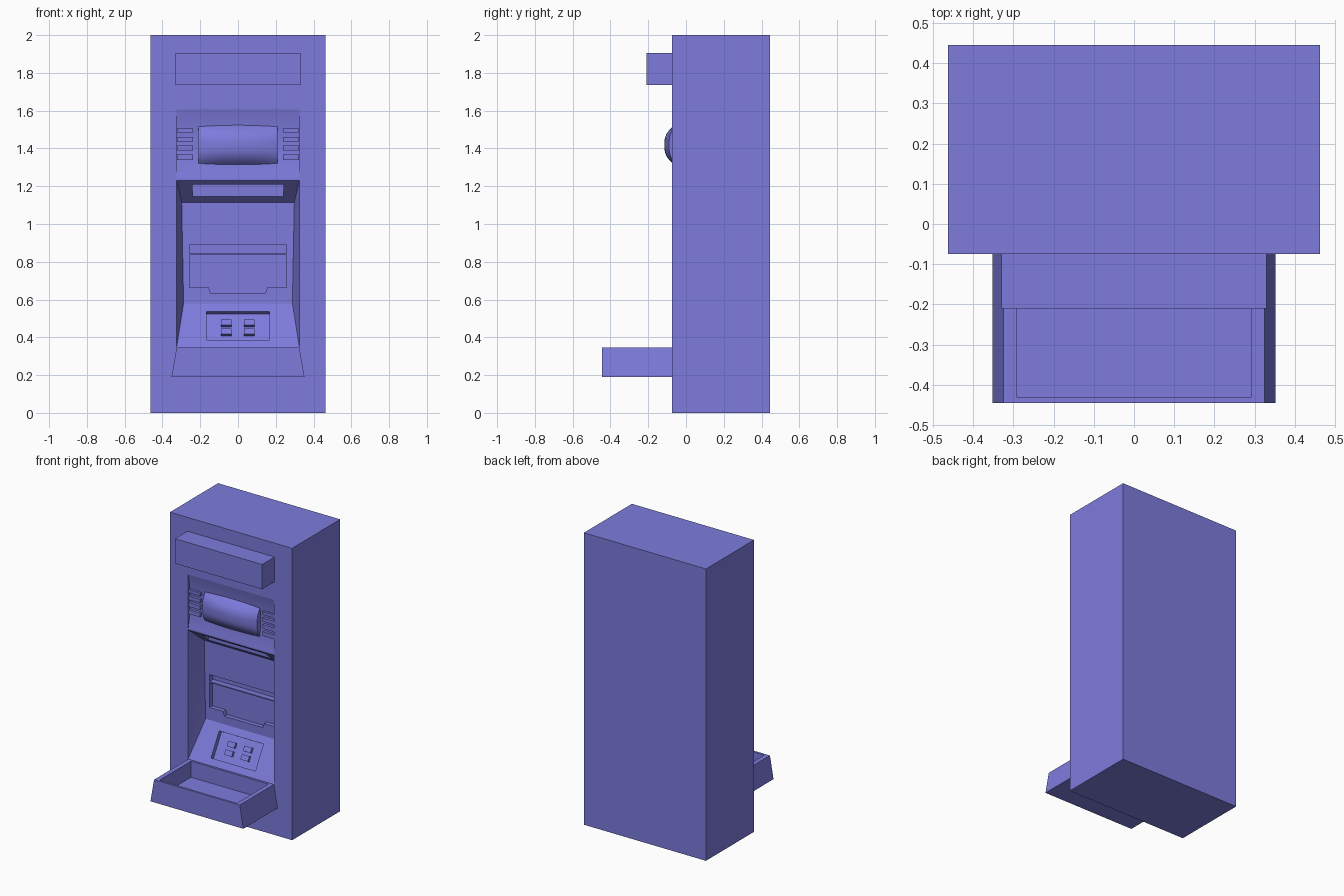
import bpy, bmesh, math
from mathutils import Vector, Matrix

cube = bpy.data.objects.get("Cube")
if cube:
    bpy.data.objects.remove(cube, do_unlink=True)

mat = bpy.data.materials.new("periwinkle_blue")
mat.use_nodes = True
COLOUR = (0.205, 0.198, 0.72, 1)
mat.diffuse_color = COLOUR
mat.node_tree.nodes["Principled BSDF"].inputs["Base Color"].default_value = COLOUR

FRONT = -0.075   # front face of the cabinet
BACK = 0.06      # back wall of the service alcove


def finish(name, bm):
    bmesh.ops.recalc_face_normals(bm, faces=bm.faces[:])
    mesh = bpy.data.meshes.new(name)
    bm.to_mesh(mesh)
    bm.free()
    mesh.materials.append(mat)
    obj = bpy.data.objects.new(name, mesh)
    bpy.context.collection.objects.link(obj)
    return obj


def box(name, x, y, z, matrix=None):
    bm = bmesh.new()
    bmesh.ops.create_cube(bm, size=1)
    for v in bm.verts:
        v.co = Vector([(a + b) / 2 + c * (b - a) for (a, b), c in zip((x, y, z), v.co)])
    if matrix:
        bm.transform(matrix)
    return finish(name, bm)


def hull(name, points):
    bm = bmesh.new()
    for p in points:
        bm.verts.new(p)
    bmesh.ops.convex_hull(bm, input=bm.verts[:])
    return finish(name, bm)


def prism(name, points, offset):
    bm = bmesh.new()
    face = bm.faces.new([bm.verts.new(p) for p in points])
    ext = bmesh.ops.extrude_face_region(bm, geom=[face], use_keep_orig=True)
    moved = [g for g in ext["geom"] if isinstance(g, bmesh.types.BMVert)]
    bmesh.ops.translate(bm, verts=moved, vec=offset)
    return finish(name, bm)


def activate(obj):
    bpy.ops.object.select_all(action="DESELECT")
    obj.select_set(True)
    bpy.context.view_layer.objects.active = obj


def cut(target, cutter):
    cutter.hide_render = True
    mod = target.modifiers.new("cut", "BOOLEAN")
    mod.operation, mod.solver, mod.object = "DIFFERENCE", "EXACT", cutter
    activate(target)
    bpy.ops.object.modifier_apply(modifier=mod.name)
    bpy.data.objects.remove(cutter, do_unlink=True)


# Cabinet and overhanging header
cabinet = box("cabinet", (-0.463, 0.463), (FRONT, 0.445), (0, 2))
box("header_sign", (-0.33, 0.33), (-0.21, FRONT), (1.735, 1.905))

# Service alcove with tapered sides, sloping ceiling and sloping shelf
alcove = []
for s in (-1, 1):
    for z in (0.346, 1.23):
        alcove += [(s * 0.325, FRONT, z), (s * 0.325, FRONT - 0.05, z)]
    alcove += [(s * 0.298, BACK, 1.115), (s * 0.288, BACK, 0.58)]
cut(cabinet, hull("alcove_cutter", alcove))

# Lamp slot in the alcove ceiling
cut(cabinet, box("lamp_cutter", (-0.24, 0.24), (-0.05, 0.025), (1.1, 1.21)))

# Bill slot and tabbed door, both sunk into the back wall
cut(cabinet, box("slot_cutter", (-0.258, 0.258), (0, BACK + 0.04), (0.843, 0.89)))
right_half = [(0.258, 0.835), (0.258, 0.665), (0.155, 0.665), (0.145, 0.635)]
outline = right_half + [(-x, z) for x, z in reversed(right_half)]
cut(cabinet, prism("door_cutter", [(x, 0, z) for x, z in outline], (0, BACK + 0.03, 0)))

# Keypad sunk into the sloping shelf, in the shelf's own frame
tilt = math.atan2(0.234, BACK - FRONT)
shelf = Matrix.Translation((0, FRONT, 0.346)) @ Matrix.Rotation(tilt, 4, "X")
rise = 1 / math.sin(tilt)
cut(cabinet, box("keypad_cutter", (-0.168, 0.168), (0.04 * rise, 0.192 * rise),
                 (-0.03, 0.03), shelf))
for col, x in enumerate((-0.063, 0.06)):
    for row, h in enumerate((0.092, 0.14)):
        box(f"key_{row}_{col}", (x - 0.028, x + 0.028),
            ((h - 0.015) * rise, (h + 0.015) * rise), (-0.032, -0.012), shelf)

# Shallow concave display bay
STEPS = 16
bay = [(-0.325, FRONT - 0.05, 1.24)]
for i in range(STEPS + 1):
    t = i / STEPS * 2 - 1
    bay.append((-0.325, FRONT + 0.022 * (1 - t * t), 1.425 + 0.185 * t))
bay.append((-0.325, FRONT - 0.05, 1.61))
cut(cabinet, prism("bay_cutter", bay, (0.65, 0, 0)))
activate(cabinet)
bpy.ops.object.shade_smooth_by_angle(angle=math.radians(8))

# Bulging screen
bm = bmesh.new()
bmesh.ops.create_grid(bm, x_segments=20, y_segments=20, size=1)
for v in bm.verts:
    u, w = v.co.x, v.co.y
    bulge = 0.055 * (1 - abs(w) ** 2.6) * (1 - 0.45 * u * u)
    v.co = (0.208 * u, -0.06 - bulge, 1.418 + w * (0.105 - 0.008 * u * u))
ext = bmesh.ops.extrude_face_region(bm, geom=bm.faces[:], use_keep_orig=True)
for g in ext["geom"]:
    if isinstance(g, bmesh.types.BMVert):
        g.co.y = -0.03
screen = finish("screen", bm)
activate(screen)
bpy.ops.object.shade_smooth_by_angle(angle=math.radians(35))

# Side buttons, four on each side of the screen
for side, s in (("left", 1), ("right", -1)):
    for i, z in enumerate((1.354, 1.403, 1.449, 1.495)):
        h = 0.015 - 0.0015 * i
        box(f"{side}_button_{i}", sorted((s * 0.237, s * 0.324)),
            (-0.073, -0.04), (z - h, z + h))

# Open tray with flared sides
tray = hull("tray", [(s * x, y, z) for s in (-1, 1) for y in (-0.445, FRONT)
                     for x, z in ((0.352, 0.19), (0.325, 0.345))])
cut(tray, box("basin_cutter", (-0.293, 0.293), (-0.43, -0.09), (0.235, 0.4)))
